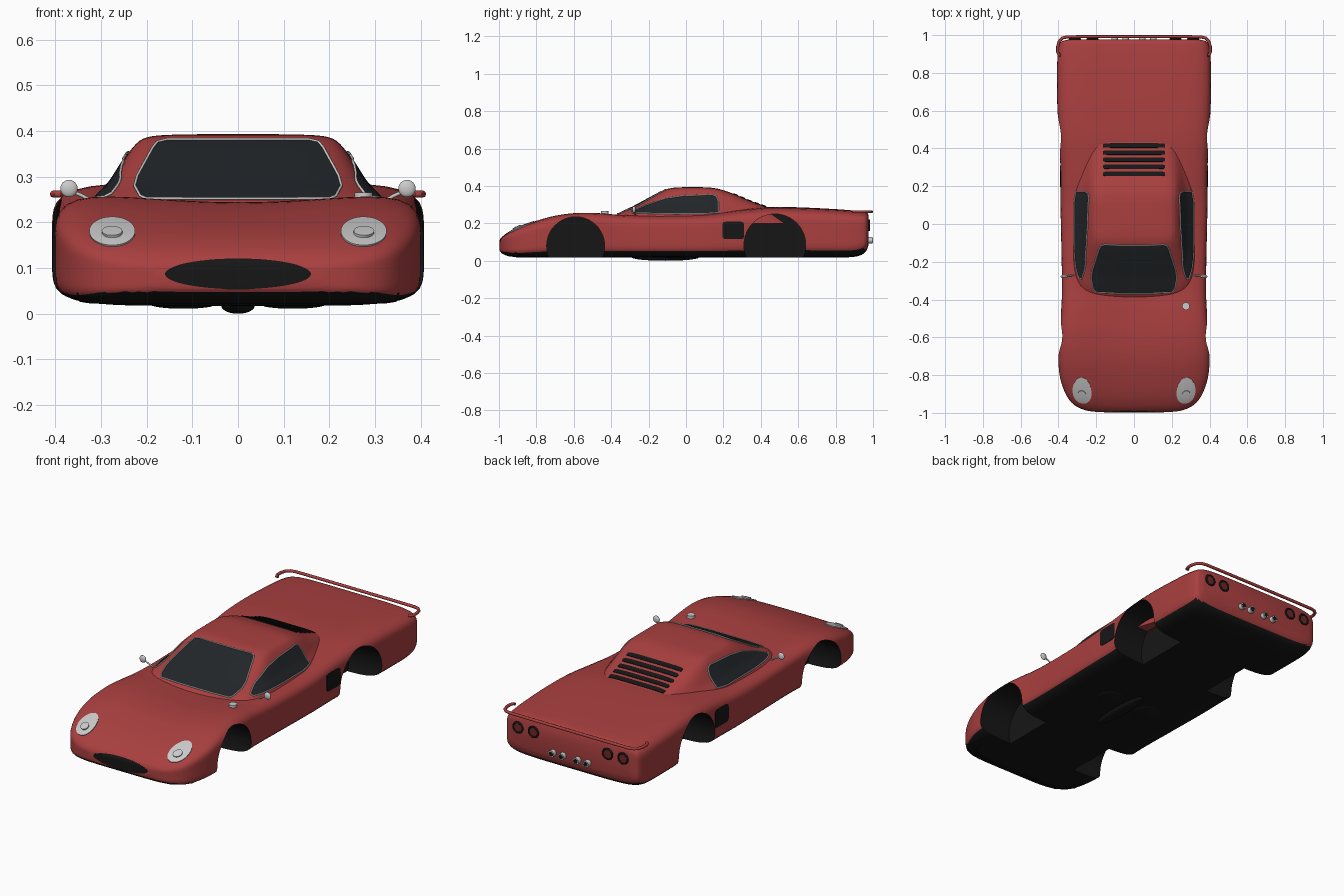
import bpy, bmesh
from math import sin, cos, pi, radians
from mathutils import Vector, Matrix
from mathutils.bvhtree import BVHTree

if "Cube" in bpy.data.objects:
    bpy.data.objects.remove(bpy.data.objects["Cube"])


def material(name, rgb):
    m = bpy.data.materials.new(name)
    m.diffuse_color = (*rgb, 1)
    m.use_nodes = True
    m.node_tree.nodes["Principled BSDF"].inputs["Base Color"].default_value = m.diffuse_color
    return m


RED = material("red_paint", (0.40, 0.05, 0.05))
BLACK = material("black_trim", (0.008, 0.008, 0.008))
GLASS = material("dark_glass", (0.016, 0.019, 0.022))
LAMP = material("lamp_red", (0.16, 0.02, 0.02))


def finish(name, bm, mats=(), angle=40):
    bmesh.ops.recalc_face_normals(bm, faces=bm.faces)
    me = bpy.data.meshes.new(name)
    bm.to_mesh(me)
    ob = bpy.data.objects.new(name, me)
    bpy.context.collection.objects.link(ob)
    for m in mats:
        me.materials.append(m)
    smooth(ob, angle)
    return ob


def smooth(ob, angle):
    bpy.ops.object.select_all(action='DESELECT')
    ob.select_set(True)
    bpy.context.view_layer.objects.active = ob
    bpy.ops.object.shade_smooth_by_angle(angle=radians(angle))


def spline(st, k):
    """Catmull-Rom through parameter tuples."""
    out = []
    for i in range(len(st) - 1):
        p = [Vector(st[min(max(i + j, 0), len(st) - 1)]) for j in (-1, 0, 1, 2)]
        for s in range(k):
            t = s / k
            out.append(0.5 * (2 * p[1] + (p[2] - p[0]) * t
                       + (2 * p[0] - 5 * p[1] + 4 * p[2] - p[3]) * t * t
                       + (3 * p[1] - p[0] - 3 * p[2] + p[3]) * t ** 3))
    return out + [Vector(st[-1])]


def squircle(n, count):
    """Unit rounded square."""
    pts = []
    for i in range(count):
        c, s = cos(2 * pi * i / count), sin(2 * pi * i / count)
        r = (abs(c) ** n + abs(s) ** n) ** (-1 / n)
        pts.append((c * r, s * r))
    return pts


def loft(rings):
    bm = bmesh.new()
    vs = [[bm.verts.new(p) for p in r] for r in rings]
    n = len(vs[0])
    for a, b in zip(vs, vs[1:]):
        for i in range(n):
            bm.faces.new((a[i], a[(i + 1) % n], b[(i + 1) % n], b[i]))
    bm.faces.new(vs[0])
    bm.faces.new(vs[-1])
    bmesh.ops.recalc_face_normals(bm, faces=bm.faces)
    return bm


# Lower body: y, half width, bottom, shoulder height, centre height
BODY = [(-.996, .19, .055, .105, .107), (-.985, .26, .042, .122, .126),
        (-.955, .32, .028, .147, .150), (-.90, .362, .018, .177, .178),
        (-.81, .392, .018, .213, .208), (-.70, .401, .018, .246, .234),
        (-.58, .396, .018, .263, .244), (-.46, .386, .018, .262, .240),
        (-.34, .381, .018, .252, .234), (-.15, .384, .018, .246, .246),
        (.10, .389, .018, .250, .255), (.28, .389, .018, .270, .275),
        (.45, .397, .018, .285, .288), (.62, .406, .018, .283, .285),
        (.80, .407, .018, .275, .276), (.89, .405, .020, .269, .269),
        (.94, .398, .032, .264, .264), (.965, .385, .055, .258, .258),
        (.976, .350, .085, .245, .245)]


def body_ring(p):
    y, w, zb, zs, zc = p
    mid, h = (zb + zs) / 2, (zs - zb) / 2
    return [(w * u, y, mid + h * v + max(v, 0) * (zc - zs) * (1 - u * u) ** 2)
            for u, v in squircle(6, 80)]


bm = loft([body_ring(p) for p in spline(BODY, 5)])
for f in bm.faces:
    if f.normal.z < -.6:
        f.material_index = 1
body_tree = BVHTree.FromBMesh(bm)
body = finish("body", bm, (RED, BLACK))

# Wheel arches cut from the body
bm = bmesh.new()
for y, z, r in ((-.59, .08, .155), (.475, .085, .165)):
    for s in (-1, 1):
        bmesh.ops.create_cone(bm, cap_ends=True, segments=48, radius1=r, radius2=r, depth=.3,
                              matrix=Matrix.Translation((s * .36, y, z)) @ Matrix.Rotation(pi / 2, 4, 'Y'))
cutter = finish("arch_cutter", bm, (BLACK,))
cutter.hide_render = True
mod = body.modifiers.new("arches", 'BOOLEAN')
mod.operation, mod.solver, mod.object = 'DIFFERENCE', 'EXACT', cutter
mod.material_mode = 'TRANSFER'
bpy.context.view_layer.objects.active = body
bpy.ops.object.modifier_apply(modifier=mod.name)
bpy.data.objects.remove(cutter)
smooth(body, 40)

# Cabin: z, front y, rear y, half width
CABIN = [(.20, -.43, .56, .338), (.25, -.365, .50, .315), (.285, -.29, .44, .283),
         (.32, -.225, .345, .260), (.35, -.17, .275, .241), (.372, -.128, .215, .223),
         (.385, -.095, .17, .203), (.391, -.06, .13, .165), (.393, -.02, .09, .09)]


def cabin_ring(p):
    z, y0, y1, w = p
    out = []
    for u, v in squircle(6, 80):
        y = (y0 + y1) / 2 + v * (y1 - y0) / 2
        t = min(max((y - .1) / .4, 0), 1)
        out.append((w * u * (1 - .25 * t * t * (3 - 2 * t)), y, z))
    return out


bm = loft([cabin_ring(p) for p in spline(CABIN, 4)])
cabin_tree = BVHTree.FromBMesh(bm)
finish("cabin", bm, (RED,))

# Panels laid on the surface by projecting an outline
front = lambda a, b: ((a, -3, b), (0, 1, 0))
rear = lambda a, b: ((a, 3, b), (0, -1, 0))
right = lambda a, b: ((3, a, b), (-1, 0, 0))
left = lambda a, b: ((-3, a, b), (1, 0, 0))
top = lambda a, b: ((a, b, 3), (0, 0, -1))


def ellipse(cx, cy, rx, ry, n=1, count=32):
    return [(cx + rx * u, cy + ry * v) for u, v in squircle(n, count)]


def panel(name, tree, view, outline, mats, off=.003, split=1):
    pts = []
    for a, b in zip(outline, outline[1:] + outline[:1]):
        pts += [Vector(a).lerp(Vector(b), i / split) for i in range(split)]
    mid = sum(pts, Vector((0, 0))) / len(pts)

    def hit(p, s, o):
        while True:
            q = mid.lerp(p, s)
            loc, nor, _, _ = tree.ray_cast(*[Vector(v) for v in view(q.x, q.y)])
            if loc:
                return loc + nor * o
            s -= .02
    rings = [[hit(p, s, o) for p in pts] for s, o in
             ((1, -.006), (1, off), (.8, off), (.6, off), (.4, off), (.2, off), (.04, off))]
    finish(name, loft(rings), mats)
    return rings[1]


def tube(name, pts, r, mats=(), cyclic=False):
    cu = bpy.data.curves.new(name, 'CURVE')
    cu.dimensions, cu.bevel_depth, cu.bevel_resolution = '3D', r, 2
    sp = cu.splines.new('POLY')
    sp.points.add(len(pts) - 1)
    for q, p in zip(sp.points, pts):
        q.co = (*p, 1)
    sp.use_cyclic_u, cu.use_fill_caps = cyclic, True
    for m in mats:
        cu.materials.append(m)
    ob = bpy.data.objects.new(name, cu)
    bpy.context.collection.objects.link(ob)
    bpy.ops.object.select_all(action='DESELECT')
    ob.select_set(True)
    bpy.context.view_layer.objects.active = ob
    bpy.ops.object.convert(target='MESH')
    smooth(bpy.context.object, 50)


def solid(name, kind, loc, size, axis='Z', mats=()):
    bm = bmesh.new()
    rot = Matrix.Rotation(pi / 2, 4, 'X') if axis == 'Y' else Matrix()
    mat = Matrix.Translation(loc) @ Matrix.Diagonal((*size, 1)) @ rot
    if kind == 'ball':
        bmesh.ops.create_uvsphere(bm, u_segments=24, v_segments=12, radius=1, matrix=mat)
    else:
        bmesh.ops.create_cone(bm, cap_ends=True, segments=24, radius1=1, radius2=1, depth=2, matrix=mat)
    finish(name, bm, mats)


# Windows with thin frames
half = [(.20, .250), (.214, .256), (.226, .278), (.220, .30), (.186, .362), (.176, .374), (.155, .379)]
edge = panel("windshield", cabin_tree, front, half + [(-x, z) for x, z in half[::-1]], (GLASS,), split=4)
tube("windshield_frame", edge, .003, (), True)
SIDE = [(-.285, .254), (-.29, .262), (-.21, .297), (-.11, .332), (-.02, .345), (.14, .352),
        (.162, .342), (.172, .315), (.172, .256), (.10, .250), (-.1, .250)]
for view, tag in ((right, "right"), (left, "left")):
    edge = panel("side_window_" + tag, cabin_tree, view, SIDE, (GLASS,), split=4)
    tube("side_window_frame_" + tag, edge, .003, (), True)
    panel("side_intake_" + tag, body_tree, view, ellipse(.253, .162, .058, .047, 8, 40), (BLACK,), .002)

# Rear louvres
for i in range(5):
    panel(f"louvre_{i + 1}", cabin_tree, top, ellipse(0, .265 + .0375 * i, .163, .0115, 10, 48), (BLACK,), .003)

# Nose: grille, chin, headlights
panel("grille", body_tree, front, ellipse(0, .087, .16, .033, 2, 48), (BLACK,), .002)
panel("chin", body_tree, front, [(-.345, .024), (.345, .024), (.352, .046), (-.352, .046)], (BLACK,), .002, 16)
for s, tag in ((1, "right"), (-1, "left")):
    panel("headlight_" + tag, body_tree, front, ellipse(s * .275, .178, .05, .031, 2), (), .004)
    panel("headlight_bulb_" + tag, body_tree, front, ellipse(s * .275, .173, .022, .010, 2), (), .010)
    # Door mirrors
    tube("mirror_stalk_" + tag, [(s * .315, -.27, .243), (s * .34, -.275, .258), (s * .372, -.275, .272)], .004)
    solid("mirror_" + tag, 'ball', (s * .37, -.278, .274), (.019, .009, .019))
    # Tail lights and exhaust pipes
    for n, x in enumerate((.312, .22)):
        panel(f"tail_light_{tag}_{n + 1}", body_tree, rear, ellipse(s * x, .19, .024, .024, 2), (LAMP,), .004)
        tube(f"tail_light_rim_{tag}_{n + 1}", [(a, .979, b) for a, b in ellipse(s * x, .19, .027, .027, 2)],
             .005, (BLACK,), True)
    for n, x in enumerate((.103, .044)):
        solid(f"exhaust_{tag}_{n + 1}", 'can', (s * x, .982, .11), (.017, .016, .017), 'Y')
        solid(f"exhaust_bore_{tag}_{n + 1}", 'can', (s * x, .983, .11), (.012, .016, .012), 'Y', (BLACK,))
    # Round underbody pans
    solid("underbody_pan_" + tag, 'ball', (s * .12, -.045, .02), (.07, .07, .009), 'Z', (BLACK,))

# Fuel cap and central underbody ridge
solid("fuel_cap", 'can', (.275, -.435, .254), (.02, .02, .012))
solid("underbody_ridge", 'ball', (0, -.11, .018), (.037, .18, .018), 'Z', (BLACK,))

# Rear spoiler rail
wing = [(.388, .895), (.398, .895), (.404, .91), (.404, .94), (.396, .968), (.378, .985), (.35, .991), (.2, .992)]
tube("spoiler", [(x, y, .262) for x, y in wing] + [(-x, y, .262) for x, y in wing[::-1]], .008, (RED,))
